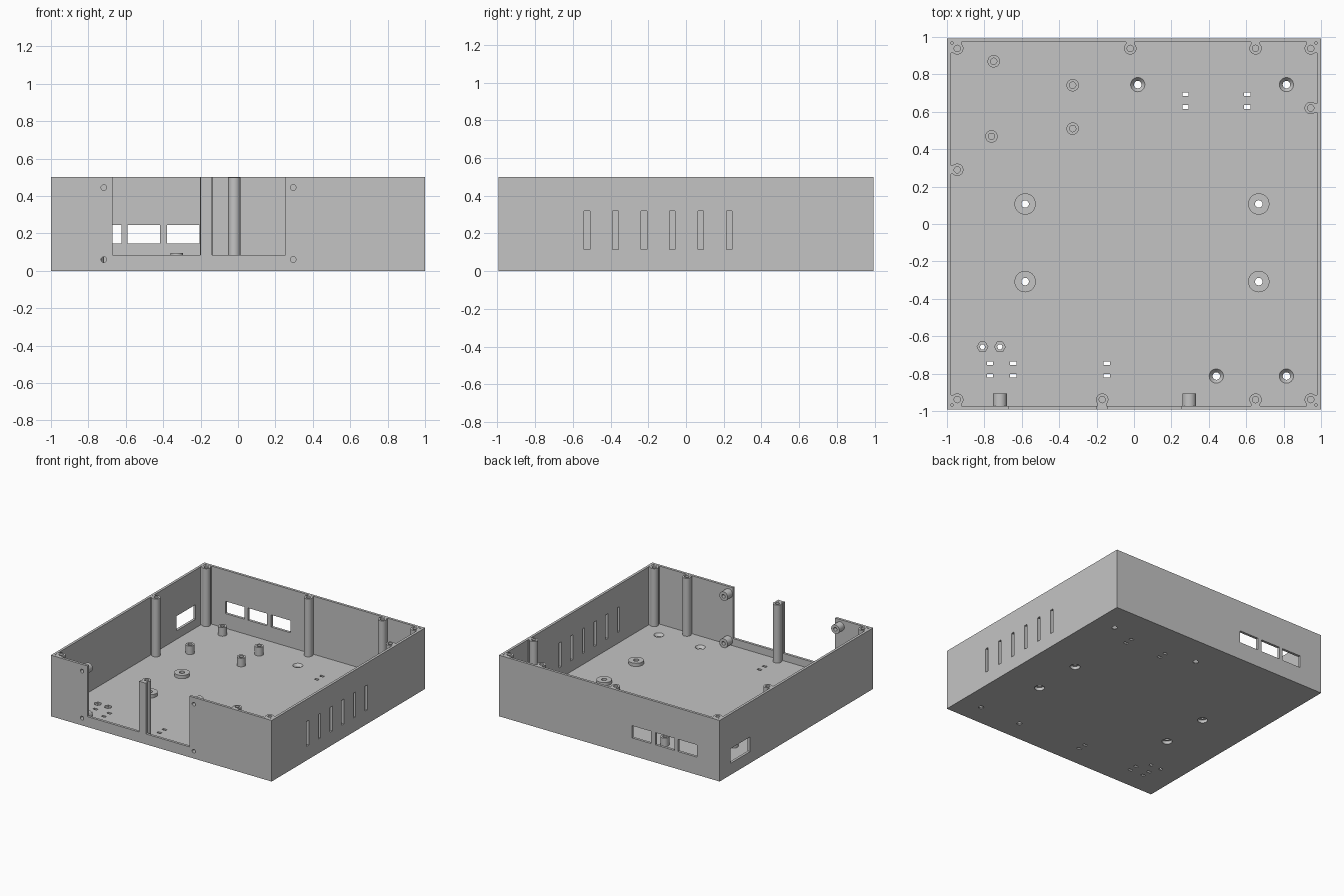
import bpy, bmesh, math
from mathutils import Matrix, Vector

if "Cube" in bpy.data.objects:
    bpy.data.objects.remove(bpy.data.objects["Cube"])

HX, HY, HEIGHT = 1.0, 0.993, 0.5      # outer half sizes and height
WALL, FLOOR = 0.021, 0.025
IX, IY = HX - WALL, HY - WALL         # inner half sizes

grey = bpy.data.materials.new("plain grey")
grey.use_nodes = True
grey.diffuse_color = (0.55, 0.55, 0.55, 1)
grey.node_tree.nodes["Principled BSDF"].inputs["Base Color"].default_value = (0.55, 0.55, 0.55, 1)


def box(bm, x0, x1, y0, y1, z0, z1):
    size = Matrix.Diagonal((x1 - x0, y1 - y0, z1 - z0, 1))
    mid = Matrix.Translation(((x0 + x1) / 2, (y0 + y1) / 2, (z0 + z1) / 2))
    bmesh.ops.create_cube(bm, size=1, matrix=mid @ size)


def lathe(bm, profile, place, sides=32, closed=False):
    """Spin (radius, height) points; ends are capped unless the profile is closed."""
    rings = []
    for r, h in profile:
        ring = []
        for i in range(sides):
            a = math.tau * i / sides
            ring.append(bm.verts.new(place @ Vector((r * math.cos(a), r * math.sin(a), h))))
        rings.append(ring)
    pairs = list(zip(rings, rings[1:]))
    if closed:
        pairs.append((rings[-1], rings[0]))
    else:
        bm.faces.new(rings[0][::-1])
        bm.faces.new(rings[-1])
    for low, high in pairs:
        for i in range(sides):
            j = (i + 1) % sides
            bm.faces.new((low[i], low[j], high[j], high[i]))


def tube(bm, r, hole, z0, z1, place):
    lathe(bm, [(r, z0), (r, z1), (hole, z1), (hole, z0)], place, closed=True)


def at(x, y, z=0):
    return Matrix.Translation((x, y, z))


def finish(name, bm):
    bmesh.ops.recalc_face_normals(bm, faces=bm.faces)
    mesh = bpy.data.meshes.new(name)
    bm.to_mesh(mesh)
    bm.free()
    mesh.materials.append(grey)
    ob = bpy.data.objects.new(name, mesh)
    bpy.context.collection.objects.link(ob)
    return ob


def activate(ob):
    bpy.ops.object.select_all(action="DESELECT")
    ob.select_set(True)
    bpy.context.view_layer.objects.active = ob


def smooth(ob):
    activate(ob)
    bpy.ops.object.shade_smooth_by_angle(angle=math.radians(30))


def cut(ob, bm):
    cutter = finish("cutter", bm)
    cutter.hide_render = True
    mod = ob.modifiers.new("cut", "BOOLEAN")
    mod.operation, mod.solver, mod.object = "DIFFERENCE", "EXACT", cutter
    activate(ob)
    bpy.ops.object.modifier_apply(modifier=mod.name)
    bpy.data.objects.remove(cutter)


# Tray: solid block hollowed from above
bm = bmesh.new()
box(bm, -HX, HX, -HY, HY, 0, HEIGHT)
tray = finish("tray", bm)
bm = bmesh.new()
box(bm, -IX, IX, -IY, IY, FLOOR, HEIGHT + 0.2)
cut(tray, bm)

# Wall openings
bm = bmesh.new()
for x0, x1 in ((-0.67, -0.2), (-0.14, 0.255)):
    box(bm, x0, x1, -1.1, -0.96, 0.085, 0.6)
for x0 in (-0.795, -0.59, -0.38):
    box(bm, x0, x0 + 0.173, 0.96, 1.1, 0.145, 0.245)
box(bm, -1.1, -0.96, 0.6, 0.85, 0.095, 0.215)
for i in range(6):
    y = -0.525 + 0.151 * i
    box(bm, 0.96, 1.1, y - 0.015, y + 0.015, 0.115, 0.318)

# Screw holes through the front wall
BOSSES = [(x, z) for x in (-0.717, 0.295) for z in (0.06, 0.445)]
TURN = Matrix.Rotation(-math.pi / 2, 4, "X")
for x, z in BOSSES:
    lathe(bm, [(0.015, -0.1), (0.015, 0.04)], at(x, -HY, z) @ TURN, 24)
cut(tray, bm)

# Floor holes: countersunk, recessed, hexagonal and tie slots
FEET = [(x, y) for x in (-0.582, 0.667) for y in (0.107, -0.308)]
bm = bmesh.new()
for x, y in ((0.02, 0.745), (0.815, 0.745), (0.44, -0.813), (0.815, -0.813)):
    lathe(bm, [(0.02, -0.1), (0.02, 0.004), (0.038, FLOOR), (0.038, 0.04)], at(x, y))
for x, y in FEET:
    lathe(bm, [(0.038, -0.1), (0.038, 0.04)], at(x, y))
for x in (-0.81, -0.717):
    lathe(bm, [(0.015, -0.1), (0.015, 0.01), (0.029, 0.01), (0.029, 0.04)], at(x, -0.657), 6)
for x, y in ((0.275, 0.66), (0.605, 0.66), (-0.77, -0.778), (-0.645, -0.778), (-0.145, -0.778)):
    for dy in (-0.034, 0.034):
        box(bm, x - 0.017, x + 0.017, y + dy - 0.01, y + dy + 0.01, -0.1, 0.1)
cut(tray, bm)
smooth(tray)

# Lid screw posts, each webbed to the walls it stands beside
R, PX, PY = 0.033, 0.945, 0.939
POSTS = [(sx * PX, sy * PY) for sx in (-1, 1) for sy in (-1, 1)]
POSTS += [(-0.02, PY), (0.65, PY), (PX, 0.62), (-PX, 0.29), (-0.17, -PY), (0.65, -PY)]
for n, (x, y) in enumerate(POSTS):
    bm = bmesh.new()
    top, depth = HEIGHT - 0.001, 0.2
    lathe(bm, [(R, FLOOR), (R, top), (0.017, top), (0.017, top - depth)], at(x, y), 24)
    web = 0.024
    if abs(x) == PX:
        a, b = sorted((math.copysign(PX + web, x), math.copysign(IX, x)))
        box(bm, a, b, y - web, y + web, FLOOR, top)
    if abs(y) == PY:
        a, b = sorted((math.copysign(PY + web, y), math.copysign(IY, y)))
        box(bm, x - web, x + web, a, b, FLOOR, top)
    smooth(finish(f"lid_post_{n + 1}", bm))

# Board standoffs on the floor
for n, (x, y) in enumerate(((-0.75, 0.87), (-0.762, 0.468), (-0.328, 0.742), (-0.328, 0.51))):
    bm = bmesh.new()
    tube(bm, R, 0.017, FLOOR, 0.095, at(x, y))
    smooth(finish(f"standoff_{n + 1}", bm))

# Raised discs over the recessed floor holes
for n, (x, y) in enumerate(FEET):
    bm = bmesh.new()
    tube(bm, 0.057, 0.02, FLOOR, 0.052, at(x, y))
    smooth(finish(f"mount_disc_{n + 1}", bm))

# Horizontal bosses behind the front wall
for n, (x, z) in enumerate(BOSSES):
    bm = bmesh.new()
    tube(bm, 0.037, 0.015, 0, 0.065, at(x, -IY, z) @ TURN)
    smooth(finish(f"front_boss_{n + 1}", bm))
